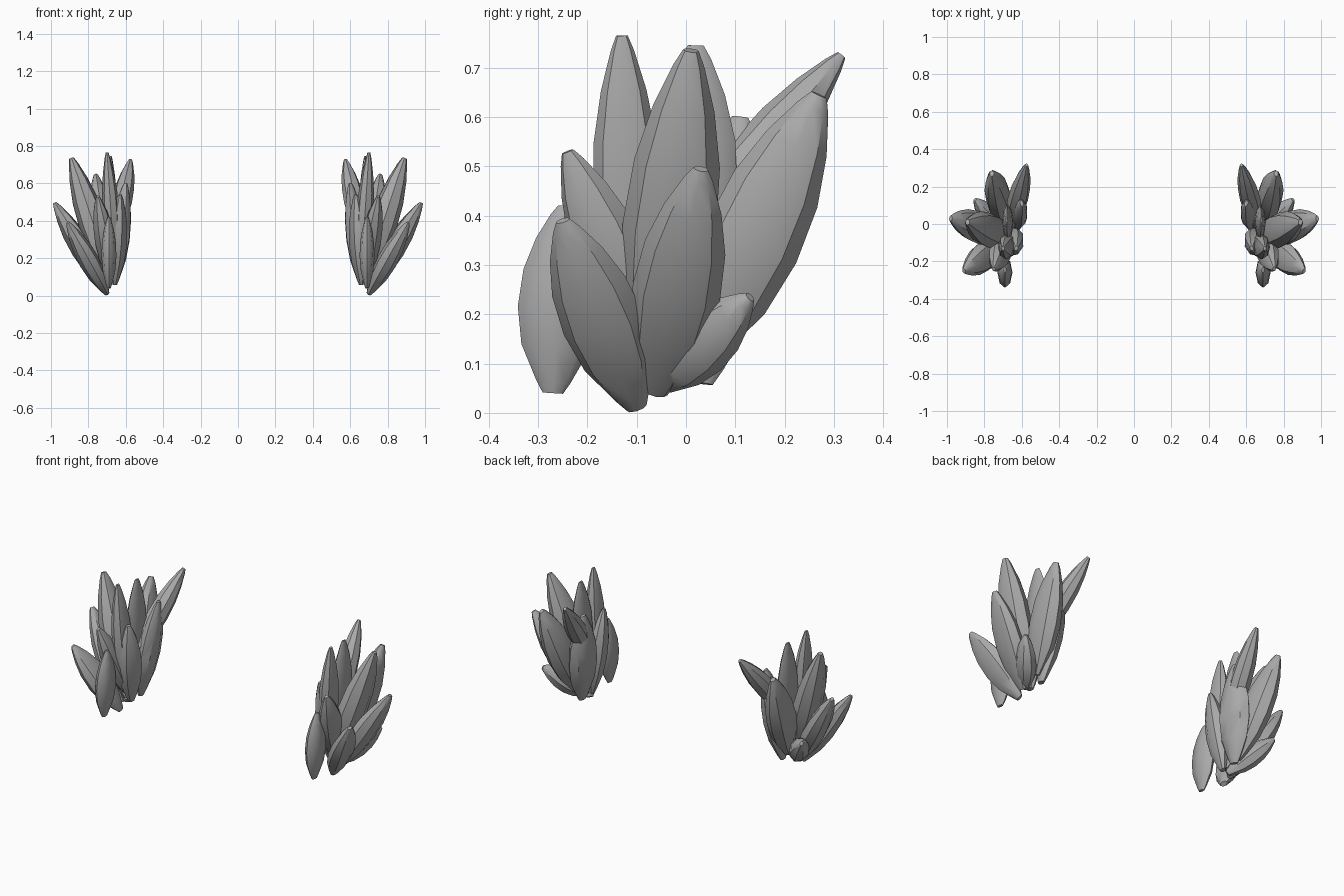
import bpy, bmesh, math
from mathutils import Vector

if "Cube" in bpy.data.objects:
    bpy.data.objects.remove(bpy.data.objects["Cube"])

grey = bpy.data.materials.new("stone_grey")
grey.diffuse_color = (0.4, 0.4, 0.4, 1)
grey.use_nodes = True
grey.node_tree.nodes["Principled BSDF"].inputs["Base Color"].default_value = grey.diffuse_color

# Outline of one petal: (position along length, share of full width)
PROFILE = [(0, .25), (.06, .42), (.25, .85), (.45, 1), (.65, .92), (.82, .66), (.95, .34), (1, .17)]
SIDES = 8


def petal(name, base, tip, width, depth, facing, side):
    """Tapered petal from base to tip; 'facing' is the direction its broad side looks."""
    base, tip, facing = Vector(base), Vector(tip), Vector(facing)
    axis = tip - base
    across = axis.cross(facing).normalized()
    out = across.cross(axis).normalized()
    bm = bmesh.new()
    rings = []
    for t, s in PROFILE:
        ring = []
        for i in range(SIDES):
            a = 2 * math.pi * i / SIDES
            p = base + axis * t + across * (math.cos(a) * s * width / 2) + out * (math.sin(a) * s * depth / 2)
            ring.append(bm.verts.new((p.x * side, p.y, p.z)))
        rings.append(ring)
    for lo, hi in zip(rings, rings[1:]):
        for i in range(SIDES):
            j = (i + 1) % SIDES
            bm.faces.new((lo[i], lo[j], hi[j], hi[i]))
    bm.faces.new(rings[0])
    bm.faces.new(rings[-1])
    bmesh.ops.recalc_face_normals(bm, faces=bm.faces)
    mesh = bpy.data.meshes.new(name)
    bm.to_mesh(mesh)
    bm.free()
    mesh.materials.append(grey)
    obj = bpy.data.objects.new(name, mesh)
    bpy.context.collection.objects.link(obj)
    bpy.context.view_layer.objects.active = obj
    obj.select_set(True)
    bpy.ops.object.shade_smooth_by_angle(angle=math.radians(40))
    obj.select_set(False)


# name, base, tip, width, depth, facing
PETALS = [
    ("front_outer_petal", (.70, -.10, .01), (.91, -.25, .39), .17, .11, (1, -.2, 0)),
    ("front_low_petal", (.69, -.27, .04), (.69, -.245, .42), .165, .08, (1, 0, 0)),
    ("front_upper_petal", (.68, -.06, .10), (.75, -.24, .53), .15, .11, (1, -.3, 0)),
    ("tall_front_petal", (.66, -.11, .15), (.70, -.13, .765), .14, .09, (1, 0, 0)),
    ("tall_outer_petal", (.68, -.07, .08), (.89, .01, .735), .19, .15, (1, 0, 0)),
    ("side_petal", (.71, -.06, .04), (.98, .03, .495), .18, .12, (1, 0, 0)),
    ("low_back_petal", (.69, -.06, .05), (.85, .13, .235), .13, .11, (1, 0, 0)),
    ("tall_middle_petal", (.67, .00, .20), (.68, .02, .745), .19, .06, (1, 0, 0)),
    ("back_outer_petal", (.69, .02, .10), (.76, .27, .645), .20, .14, (1, 0, 0)),
    ("back_inner_petal", (.66, -.02, .32), (.575, .315, .725), .12, .11, (1, 0, 0)),
    ("inner_back_petal", (.66, .03, .06), (.60, .11, .60), .20, .11, (-1, .2, 0)),
    ("inner_front_petal", (.66, -.06, .06), (.63, -.13, .54), .15, .11, (-1, -.3, 0)),
]

for side, label in ((1, "right"), (-1, "left")):
    for name, *shape in PETALS:
        petal(f"{label}_{name}", *shape, side)
